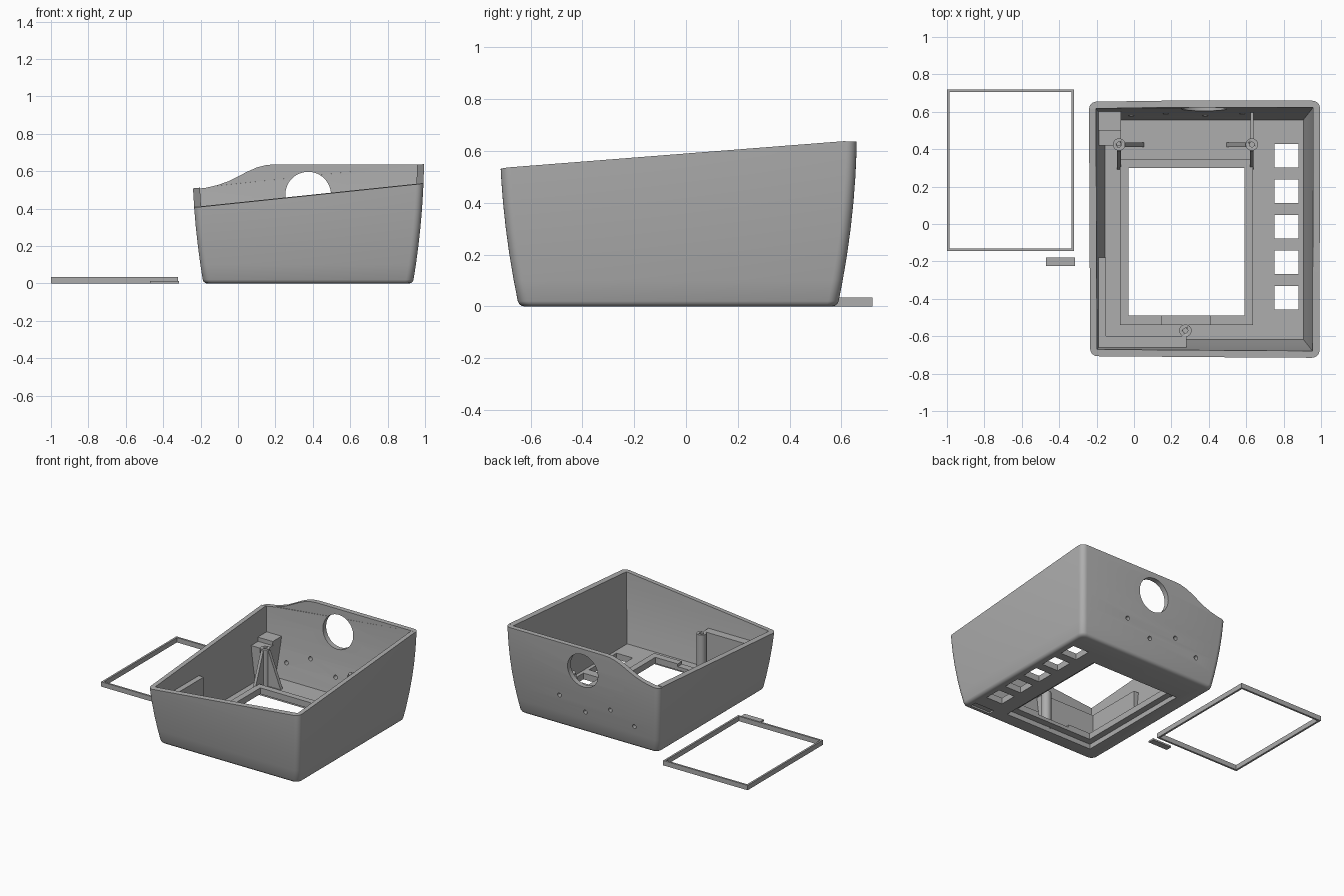
import bpy, bmesh, math
from mathutils import Matrix

if "Cube" in bpy.data.objects:
    bpy.data.objects.remove(bpy.data.objects["Cube"])

grey = bpy.data.materials.new("grey_plastic")
grey.diffuse_color = (0.42, 0.42, 0.42, 1)
grey.use_nodes = True
grey.node_tree.nodes["Principled BSDF"].inputs["Base Color"].default_value = grey.diffuse_color


def finish(name, bm, smooth=False):
    bmesh.ops.recalc_face_normals(bm, faces=bm.faces)
    me = bpy.data.meshes.new(name)
    bm.to_mesh(me)
    bm.free()
    me.materials.append(grey)
    ob = bpy.data.objects.new(name, me)
    bpy.context.collection.objects.link(ob)
    if smooth:
        shade(ob)
    return ob


def activate(ob):
    bpy.ops.object.select_all(action='DESELECT')
    ob.select_set(True)
    bpy.context.view_layer.objects.active = ob


def shade(ob):
    activate(ob)
    bpy.ops.object.shade_smooth_by_angle(angle=math.radians(30))


def loft(name, rings, smooth=False):
    """Skin a stack of equal-length rings and cap both ends."""
    bm = bmesh.new()
    vs = [[bm.verts.new(p) for p in r] for r in rings]
    n = len(rings[0])
    for a, b in zip(vs, vs[1:]):
        for i in range(n):
            j = (i + 1) % n
            bm.faces.new((a[i], a[j], b[j], b[i]))
    bm.faces.new(vs[0][::-1])
    bm.faces.new(vs[-1])
    return finish(name, bm, smooth)


def rect(x0, x1, y0, y1, z):
    return [(x0, y0, z), (x1, y0, z), (x1, y1, z), (x0, y1, z)]


def box(name, base, z0, z1, top=None):
    return loft(name, [rect(*base, z0), rect(*(top or base), z1)])


def cylinder(name, loc, r, depth, axis='Z', seg=32):
    bm = bmesh.new()
    m = Matrix.Translation(loc)
    if axis == 'Y':
        m = m @ Matrix.Rotation(math.pi / 2, 4, 'X')
    bmesh.ops.create_cone(bm, cap_ends=True, segments=seg, radius1=r, radius2=r,
                          depth=depth, matrix=m)
    return finish(name, bm, axis == 'Z')


def cut(ob, cutter):
    activate(ob)
    mod = ob.modifiers.new("cut", 'BOOLEAN')
    mod.operation = 'DIFFERENCE'
    mod.solver = 'EXACT'
    mod.object = cutter
    bpy.ops.object.modifier_apply(modifier=mod.name)
    bpy.data.objects.remove(cutter)


def bounds(z, inset):
    """Bulging wall outline at height z."""
    b = 0.075 * (1 - (1 - z / 0.7) ** 2)
    return (-0.185 - 0.8 * b + inset, 0.935 + 0.8 * b - inset,
            -0.645 - b + inset, 0.585 + b - inset)


def rounded(z, inset, r=0.04, seg=6):
    x0, x1, y0, y1 = bounds(z, inset)
    pts = []
    for k, (cx, cy) in enumerate([(x1 - r, y1 - r), (x0 + r, y1 - r),
                                  (x0 + r, y0 + r), (x1 - r, y0 + r)]):
        for i in range(seg + 1):
            a = math.pi / 2 * (k + i / seg)
            pts.append((cx + r * math.cos(a), cy + r * math.sin(a), z))
    return pts


# Tapered shell with a rounded lower edge
FLOOR = 0.045
rings = [rounded(0.02 * (1 - math.cos(a)), 0.02 * (1 - math.sin(a)))
         for a in (0, math.pi / 6, math.pi / 3, math.pi / 2)]
rings += [rounded(0.1 * i, 0) for i in range(1, 8)]
shell = loft("case_shell", rings)
cut(shell, loft("cavity", [rect(*bounds(z, 0.037), z)
                           for z in (FLOOR, 0.15, 0.25, 0.35, 0.45, 0.55, 0.65, 0.75)]))


# Sloping rim on the front and side walls
def rim(x, y):
    return 0.405 + 0.105 * (x + 0.235) + 0.078 * (y + 0.72)


low = [(x, y, rim(x, y)) for x, y, _ in rect(-0.5, 1.3, -1, 0.622, 0)]
cut(shell, loft("rim_cutter", [low, rect(-0.5, 1.3, -1, 0.622, 1)]))

# Raised wave on the back wall
wave = [(-0.4, 0.49), (-0.24, 0.503), (-0.17, 0.512), (-0.11, 0.526), (-0.05, 0.547),
        (0.0, 0.572), (0.05, 0.598), (0.1, 0.62), (0.15, 0.633), (0.2, 0.637),
        (1.2, 0.637), (1.2, 1), (-0.4, 1)]
cut(shell, loft("wave_cutter", [[(x, y, z) for x, z in wave] for y in (0.615, 1)]))

# Cable hole and screw holes in the back wall
cut(shell, cylinder("cable_hole", (0.375, 0.63, 0.475), 0.122, 0.3, 'Y', 48))
for x, z in [(-0.015, 0.16), (0.17, 0.235), (0.38, 0.16), (0.58, 0.235)]:
    cut(shell, cylinder("screw_hole", (x, 0.6, z), 0.015, 0.2, 'Y', 16))

# Button openings, label recess, window and window recess in the floor
for i in range(5):
    y = 0.365 - 0.19 * i
    cut(shell, box("button_hole", (0.75, 0.88, y - 0.063, y + 0.063), -0.1, 0.1))
cut(shell, box("label_recess", (0.73, 0.89, -0.61, -0.562), -0.1, 0.012))
cut(shell, box("window_recess", (-0.075, 0.635, -0.54, 0.345), -0.1, 0.035))
cut(shell, box("window_hole", (-0.03, 0.59, -0.49, 0.3), -0.1, 0.1))
shade(shell)

# Raised surround inside the window
surround = box("window_surround", (-0.075, 0.635, -0.54, 0.345), 0.035, 0.08)
cut(surround, box("surround_hole", (-0.03, 0.59, -0.49, 0.3), -0.1, 0.2))
cut(surround, box("surround_notch", (0.15, 0.41, -0.6, -0.45), 0.06, 0.2))

# L-shaped front ledge with its screw post
TOP = 0.31
box("front_ledge", (-0.17, 0.28, -0.645, -0.6), 0.03, TOP, (-0.2, 0.28, -0.672, -0.6))
box("left_ledge", (-0.17, -0.15, -0.62, -0.18), 0.03, TOP, (-0.2, -0.15, -0.62, -0.18))


def post(name, x, y):
    ob = cylinder(name, (x, y, (TOP + 0.03) / 2), 0.033, TOP - 0.03)
    cut(ob, cylinder("post_bore", (x, y, TOP), 0.013, 0.2, seg=16))


post("front_post", 0.275, -0.57)

# Rear posts braced by triangular fins
for side, x, d in (("left", -0.08, 1), ("right", 0.63, -1)):
    post("rear_post_" + side, x, 0.425)
    a, b = sorted((x + d * 0.02, x + d * 0.14))
    c, e = sorted((x + d * 0.02, x + d * 0.035))
    box("side_fin_" + side, (a, b, 0.413, 0.437), 0.03, TOP - 0.01, (c, e, 0.413, 0.437))
    box("front_fin_" + side, (x - 0.01, x + 0.01, 0.285, 0.405), 0.03, TOP - 0.01,
        (x - 0.01, x + 0.01, 0.39, 0.405))
box("right_rear_web", (0.622, 0.638, 0.445, 0.575), 0.03, 0.29, (0.622, 0.638, 0.445, 0.61))

# Stepped bracket in the rear left corner
box("rear_bracket_low", (-0.17, -0.09, 0.42, 0.51), 0.03, 0.3, (-0.2, -0.07, 0.42, 0.51))
box("rear_bracket_high", (-0.17, -0.09, 0.5, 0.575), 0.03, 0.33, (-0.2, -0.07, 0.5, 0.61))

# Loose window frame and label plate lying beside the case
frame = box("loose_frame", (-1.0, -0.32, -0.145, 0.72), 0, 0.035)
cut(frame, box("frame_hole", (-0.986, -0.334, -0.131, 0.706), -0.1, 0.1))
box("label_plate", (-0.47, -0.315, -0.225, -0.18), 0, 0.012)
